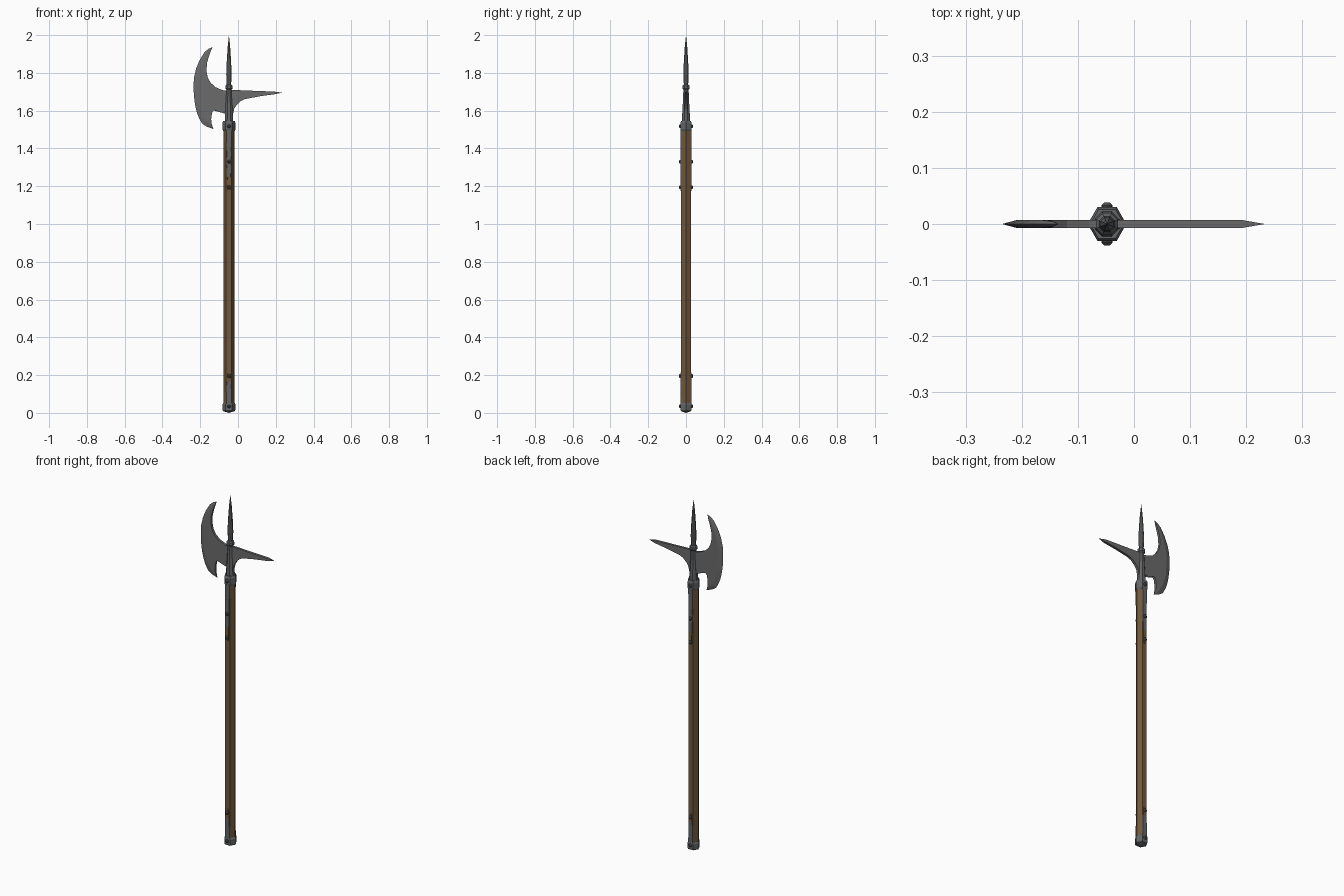
import bpy, bmesh, math
from mathutils import Vector

if "Cube" in bpy.data.objects:
    bpy.data.objects.remove(bpy.data.objects["Cube"])

CX = -0.048  # shaft axis


def mat(name, rgb):
    m = bpy.data.materials.new(name)
    m.diffuse_color = (*rgb, 1)
    m.use_nodes = True
    m.node_tree.nodes["Principled BSDF"].inputs["Base Color"].default_value = m.diffuse_color
    return m


WOOD = mat("brown wood", (0.165, 0.098, 0.048))
STEEL = mat("blade steel", (0.145, 0.145, 0.145))
IRON = mat("dark iron", (0.125, 0.13, 0.135))
RIVET = mat("rivet iron", (0.075, 0.075, 0.075))


def loft(name, sections, material):
    """Skin a list of equal-length closed sections and cap both ends."""
    bm = bmesh.new()
    rings = [[bm.verts.new(p) for p in s] for s in sections]
    n = len(rings[0])
    for a, b in zip(rings, rings[1:]):
        for i in range(n):
            j = (i + 1) % n
            bm.faces.new((a[i], a[j], b[j], b[i]))
    bm.faces.new(rings[0])
    bm.faces.new(rings[-1])
    bmesh.ops.remove_doubles(bm, verts=bm.verts, dist=0.0003)
    bmesh.ops.recalc_face_normals(bm, faces=bm.faces)
    me = bpy.data.meshes.new(name)
    bm.to_mesh(me)
    bm.free()
    ob = bpy.data.objects.new(name, me)
    bpy.context.collection.objects.link(ob)
    me.materials.append(material)
    return ob


def turned(name, profile, sides, material, turn=0.0):
    """Faceted upright part from (radius, z) pairs."""
    return loft(name, [[(CX + r * math.cos(turn + math.tau * i / sides),
                         r * math.sin(turn + math.tau * i / sides), z)
                        for i in range(sides)] for r, z in profile], material)


# hexagonal shaft and its end collars
turned("shaft", [(0.0295, 0.03), (0.0295, 1.52)], 6, WOOD)
turned("foot_collar", [(0.0001, 0), (0.030, 0.009), (0.0345, 0.016),
                       (0.0345, 0.045), (0.030, 0.053)], 6, IRON)
turned("top_collar", [(0.030, 1.492), (0.0345, 1.50), (0.0345, 1.535),
                      (0.030, 1.546), (0.0001, 1.546)], 6, IRON)

# socket, ring and top spike
turned("socket", [(0.024, 1.54), (0.022, 1.58), (0.017, 1.66), (0.015, 1.72)], 8, IRON, math.pi / 8)
turned("socket_ring", [(0.015, 1.711), (0.021, 1.718), (0.021, 1.731), (0.015, 1.738)], 8, IRON, math.pi / 8)
turned("top_spike", [(0.012, 1.73), (0.0155, 1.79), (0.0125, 1.86),
                     (0.007, 1.94), (0.0001, 2.0)], 8, IRON, math.pi / 8)

# crescent blade: (cutting edge point, back point, half thickness) from top to bottom
T = 0.007
blade_rows = [
    ((-0.135, 1.937), (-0.135, 1.937), 0),
    ((-0.157, 1.927), (-0.144, 1.915), 0.005),
    ((-0.177, 1.910), (-0.155, 1.885), T),
    ((-0.203, 1.868), (-0.164, 1.852), T),
    ((-0.221, 1.825), (-0.167, 1.810), T),
    ((-0.232, 1.780), (-0.160, 1.775), T),
    ((-0.235, 1.745), (-0.145, 1.748), T),
    ((-0.235, 1.710), (-0.119, 1.724), T),
    ((-0.234, 1.690), (-0.080, 1.708), T),
    ((-0.233, 1.675), (-0.048, 1.703), T),
    ((-0.230, 1.650), (-0.048, 1.585), T),
    ((-0.228, 1.637), (-0.072, 1.585), T),
    ((-0.226, 1.625), (-0.085, 1.612), T),
    ((-0.222, 1.608), (-0.102, 1.619), T),
    ((-0.217, 1.588), (-0.122, 1.611), T),
    ((-0.206, 1.560), (-0.137, 1.590), T),
    ((-0.190, 1.532), (-0.142, 1.555), T),
    ((-0.165, 1.515), (-0.139, 1.530), 0.005),
    ((-0.130, 1.503), (-0.130, 1.503), 0),
]
sections = []
for o, k, t in blade_rows:
    o, k = Vector(o), Vector(k)
    d = k - o
    m = o + d.normalized() * min(0.026, d.length * 0.5) if d.length else o
    sections.append([(o.x, 0, o.y), (m.x, t, m.y), (k.x, t, k.y),
                     (k.x, -t, k.y), (m.x, -t, m.y)])
loft("axe_blade", sections, STEEL)

# rear beak: (x, top z, bottom z, half thickness)
beak = [(-0.048, 1.709, 1.575, T), (-0.027, 1.709, 1.58, T), (-0.020, 1.709, 1.61, T),
        (-0.006, 1.709, 1.632, T), (0.015, 1.708, 1.651, T), (0.036, 1.707, 1.661, T),
        (0.115, 1.704, 1.676, T), (0.193, 1.701, 1.687, T), (0.233, 1.695, 1.695, 0)]
loft("rear_beak", [[(x, -t, a), (x, t, a), (x, t, b), (x, -t, b)]
                   for x, a, b, t in beak], STEEL)


def langet(name, side, profile, brown_below=None, brown_above=None):
    """Thin strap on the front or back flat; profile is (z, half width)."""
    y0, y1 = side * 0.0245, side * 0.0285
    ob = loft(name, [[(CX - w, y0, z), (CX - w * 0.9, y1, z),
                      (CX + w * 0.9, y1, z), (CX + w, y0, z)] for z, w in profile], IRON)
    ob.data.materials.append(WOOD)
    for p in ob.data.polygons:  # worn brown end
        z = p.center.z
        if (brown_below and z < brown_below) or (brown_above and z > brown_above):
            p.material_index = 1


for side, tag in ((-1, "front"), (1, "back")):
    langet("top_langet_" + tag, side,
           [(1.175, 0.005), (1.195, 0.010), (1.215, 0.008), (1.25, 0.010), (1.30, 0.012),
            (1.33, 0.014), (1.37, 0.012), (1.44, 0.015), (1.51, 0.016)], brown_below=1.25)
    langet("foot_langet_" + tag, side,
           [(0.03, 0.016), (0.10, 0.015), (0.165, 0.012), (0.195, 0.010), (0.215, 0.005)],
           brown_above=0.165)
    # rivet heads
    for n, z in enumerate((0.035, 0.195, 1.195, 1.33, 1.517)):
        loft(f"rivet_{tag}_{n}",
             [[(CX + r * math.cos(math.tau * i / 8), side * y, z + r * math.sin(math.tau * i / 8))
               for i in range(8)] for y, r in ((0.026, 0.010), (0.033, 0.010), (0.038, 0.005))],
             RIVET)
